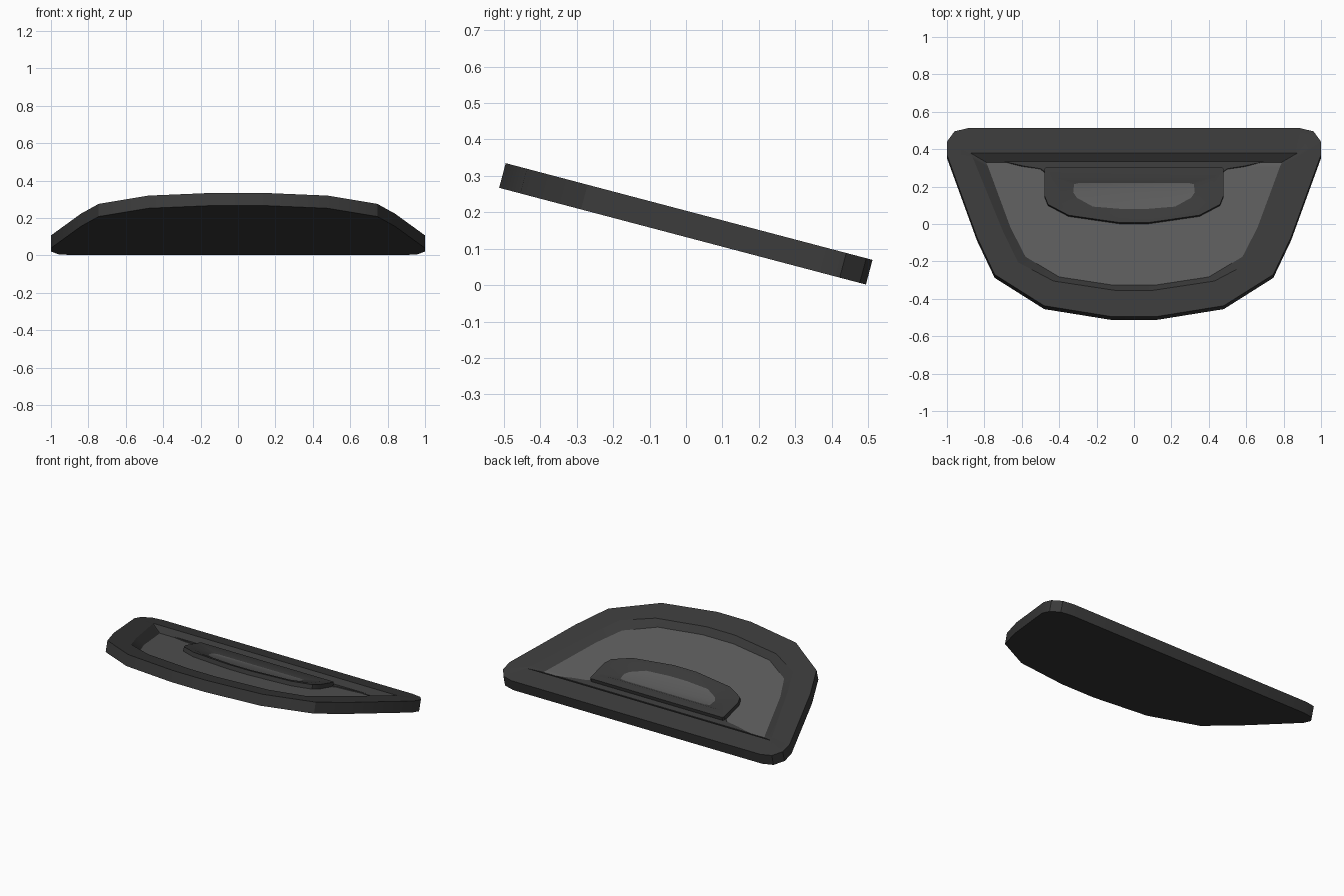
import bpy, bmesh, math

if "Cube" in bpy.data.objects:
    bpy.data.objects.remove(bpy.data.objects["Cube"])

TILT = math.atan(0.2637)


def material(name, v):
    m = bpy.data.materials.new(name)
    m.diffuse_color = (v, v, v, 1)
    m.use_nodes = True
    m.node_tree.nodes["Principled BSDF"].inputs["Base Color"].default_value = m.diffuse_color
    return m


DARK = material("dark grey", 0.042)
LIGHT = material("mid grey", 0.105)


def on_slope(x, y, depth):
    """Point seen at x, y from above, lying depth below the tilted top plane."""
    z = 0.335 - 0.2637 * (y + 0.495) - depth / math.cos(TILT)
    return (x, y, max(z, 0.0))


def mirrored(half, dy=0.0):
    """Right half outline (back to front) completed with its mirror image."""
    pts = [(x, y + dy) for x, y in half]
    return pts + [(-x, y) for x, y in reversed(pts)]


def layered(name, layers, light_cap=False):
    """Bridge matching outlines from bottom to inner floor and cap both ends."""
    bm = bmesh.new()
    loops = [[bm.verts.new(on_slope(x, y, d)) for x, y in mirrored(half, dy)]
             for half, d, dy in layers]
    n = len(loops[0])
    for a, b in zip(loops, loops[1:]):
        for i in range(n):
            j = (i + 1) % n
            bm.faces.new((a[i], a[j], b[j], b[i]))
    bm.faces.new(loops[0])
    cap = bm.faces.new(loops[-1])
    cap.material_index = 1 if light_cap else 0
    bmesh.ops.recalc_face_normals(bm, faces=bm.faces)
    me = bpy.data.meshes.new(name)
    bm.to_mesh(me)
    bm.free()
    me.materials.append(DARK)
    me.materials.append(LIGHT)
    ob = bpy.data.objects.new(name, me)
    bpy.context.collection.objects.link(ob)
    bpy.ops.object.select_all(action='DESELECT')
    ob.select_set(True)
    bpy.context.view_layer.objects.active = ob
    bpy.ops.object.shade_smooth_by_angle(angle=math.radians(30))
    return ob


# Main tray: outer wall, flat rim, sloping inner wall, lighter floor
outer = [(.89, .512), (.96, .495), (1, .44), (1, .37),
         (.84, -.07), (.745, -.27), (.48, -.437), (.12, -.495)]
rim = [(.86, .38), (.875, .38), (.87, .37), (.86, .35),
       (.70, -.04), (.62, -.205), (.43, -.305), (.1, -.355)]
floor = [(.77, .33), (.79, .33), (.787, .32), (.78, .305),
         (.66, -.02), (.58, -.175), (.4, -.283), (.11, -.327)]
layered("tray", [(outer, .07, -.018), (outer, 0, 0), (rim, 0, 0),
                 (floor, .035, 0)], light_cap=True)

# Small raised dish: upright outer wall, rim, sloping hollow, lighter floor
dish = [(.47, .303), (.478, .295), (.478, .15), (.46, .105), (.35, .047), (.08, .008)]
hollow = [(.43, .25), (.435, .245), (.425, .16), (.40, .12), (.31, .07), (.07, .035)]
base = [(.29, .22), (.32, .213), (.325, .17), (.305, .14), (.22, .093), (.06, .08)]
layered("raised_dish", [(dish, .04, -.008), (dish, .008, 0), (hollow, .009, 0),
                        (base, .026, 0)], light_cap=True)

# Dark web joining the dish to the back wall of the tray
web = [(.70, .333), (.60, .306), (.50, .292), (.47, .265)]
web_top = [(.69, .333), (.59, .31), (.50, .296), (.46, .268)]
layered("back_web", [(web, .037, 0), (web_top, .031, 0)])
